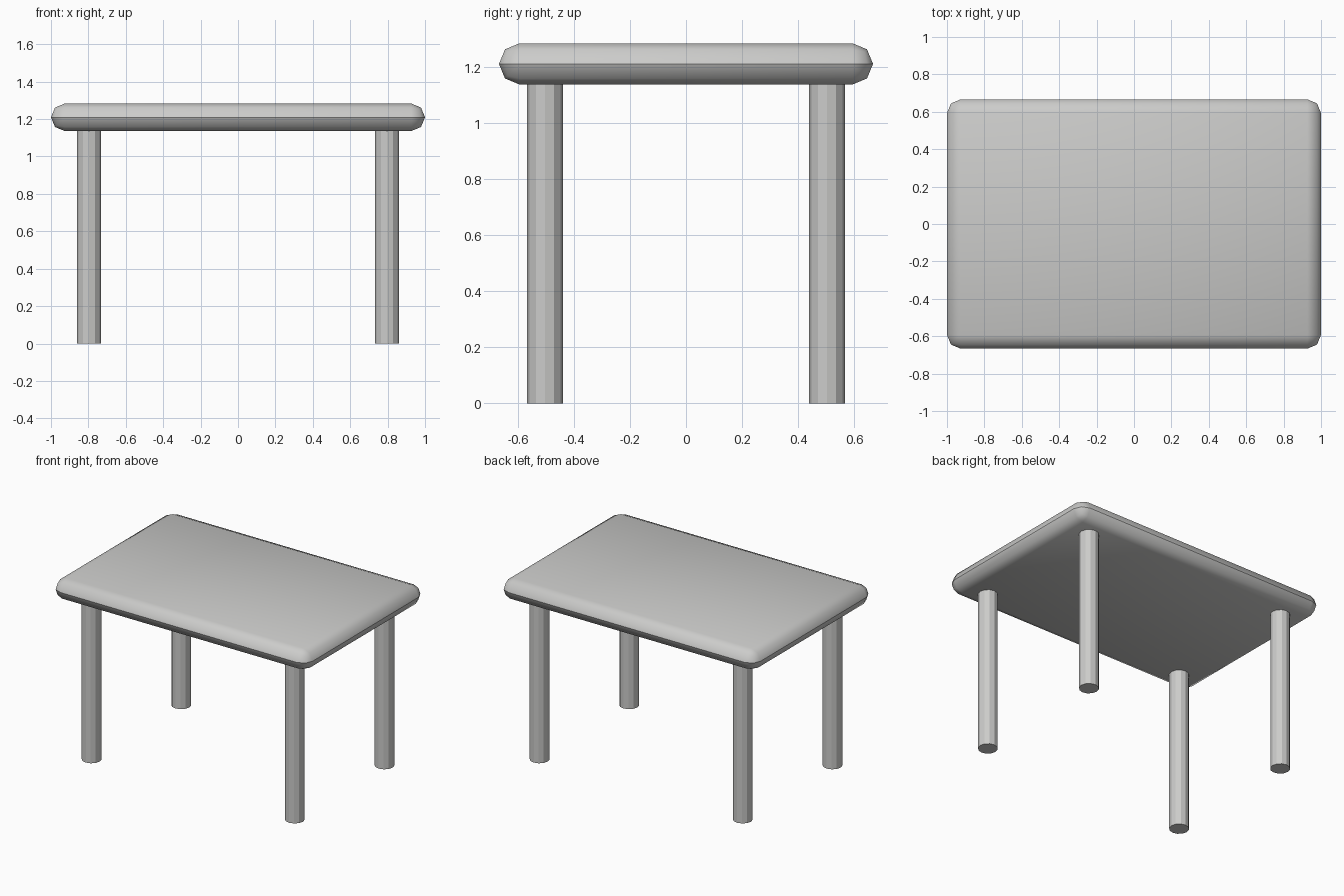
import bpy, bmesh, math
from mathutils import Matrix

cube = bpy.data.objects.get("Cube")
if cube:
    bpy.data.objects.remove(cube, do_unlink=True)

grey = bpy.data.materials.new("plain_grey")
grey.use_nodes = True
colour = (0.6, 0.6, 0.59, 1)
grey.diffuse_color = colour
grey.node_tree.nodes["Principled BSDF"].inputs["Base Color"].default_value = colour

TOP_Z, THICK = 1.283, 0.147
MID_Z = TOP_Z - THICK / 2


def add_object(name, bm):
    mesh = bpy.data.meshes.new(name)
    bm.to_mesh(mesh)
    bm.free()
    mesh.materials.append(grey)
    obj = bpy.data.objects.new(name, mesh)
    bpy.context.collection.objects.link(obj)
    return obj


# Tabletop: slab with fully rounded rim and corners, creased along the middle
bm = bmesh.new()
size = Matrix.Diagonal((2, 1.333, THICK, 1))
bmesh.ops.create_cube(bm, size=1, matrix=Matrix.Translation((0, 0, MID_Z)) @ size)
bmesh.ops.bevel(bm, geom=bm.edges[:], offset=THICK / 2 - 0.00001, segments=2,
                profile=0.5, affect='EDGES')
bmesh.ops.remove_doubles(bm, verts=bm.verts[:], dist=0.001)
for face in bm.faces:
    face.smooth = True
for edge in bm.edges:
    edge.smooth = not all(abs(v.co.z - MID_Z) < 0.002 for v in edge.verts)
add_object("tabletop", bm)

# Four straight twelve-sided legs
LEG_HEIGHT = TOP_Z - THICK + 0.005
for side, x in (("left", 0.797), ("right", -0.797)):
    for end, y in (("front", -0.502), ("back", 0.502)):
        bm = bmesh.new()
        bmesh.ops.create_cone(bm, cap_ends=True, segments=12, radius1=0.064,
                              radius2=0.064, depth=LEG_HEIGHT,
                              matrix=Matrix.Translation((x, y, LEG_HEIGHT / 2)))
        add_object(f"{end}_{side}_leg", bm)
